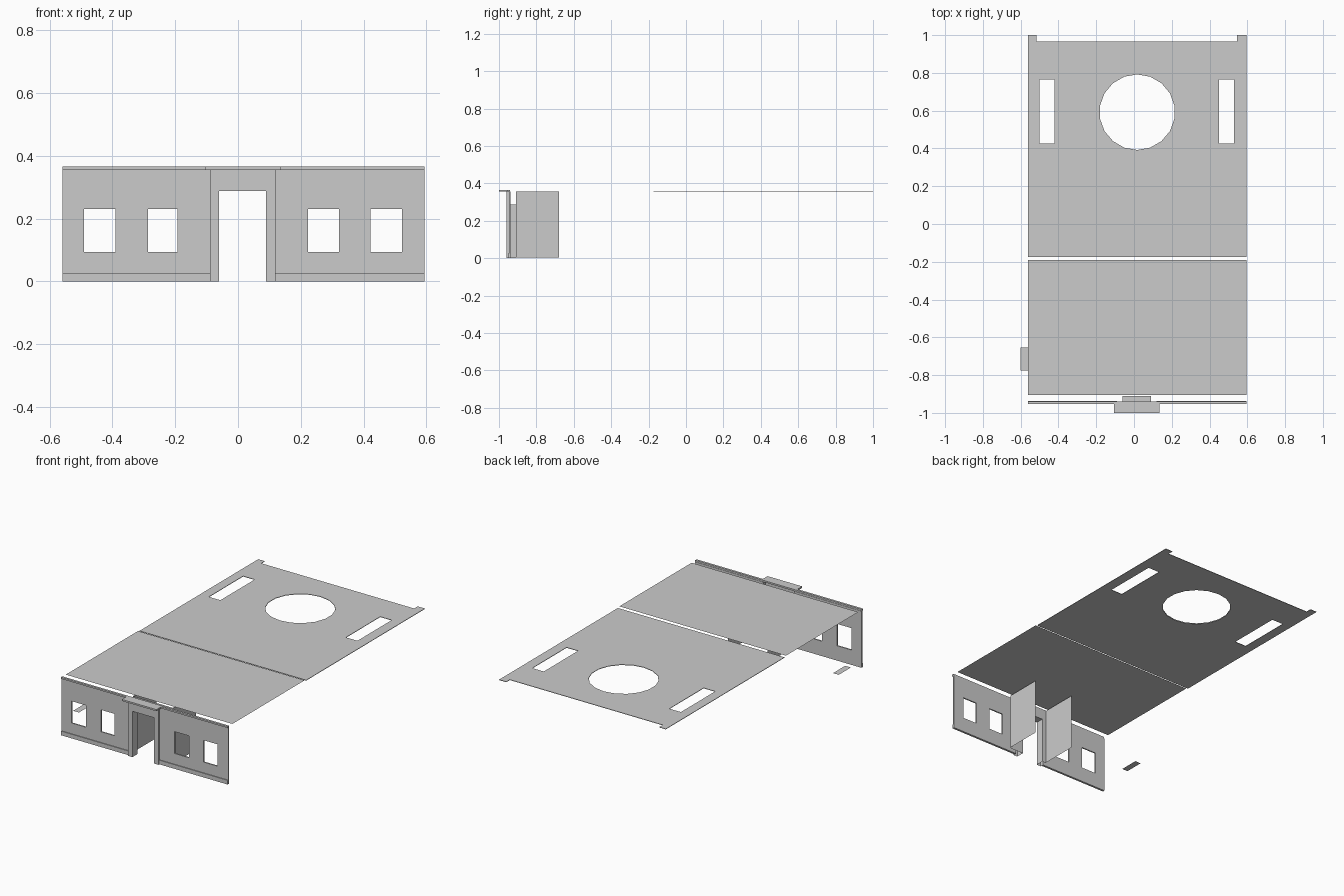
import bpy
from math import cos, sin, pi

if "Cube" in bpy.data.objects:
    bpy.data.objects.remove(bpy.data.objects["Cube"])


def rect(x0, x1, y0, y1):
    return [(x0, y0), (x1, y0), (x1, y1), (x0, y1)]


def ring(cx, cy, r, n=18):
    return [(cx + r * cos(2 * pi * (i + .5) / n), cy + r * sin(2 * pi * (i + .5) / n)) for i in range(n)]


def panel(name, loops, at, upright=False, thick=0.0):
    """Flat filled outline with holes; upright panels face -y."""
    cu = bpy.data.curves.new(name, 'CURVE')
    cu.dimensions = '2D'
    cu.fill_mode = 'BOTH'
    cu.extrude = thick / 2
    for pts in loops:
        sp = cu.splines.new('POLY')
        sp.points.add(len(pts) - 1)
        for p, (x, y) in zip(sp.points, pts):
            p.co = (x, y, 0, 1)
        sp.use_cyclic_u = True
    tmp = bpy.data.objects.new(name + "_outline", cu)
    bpy.context.collection.objects.link(tmp)
    dg = bpy.context.evaluated_depsgraph_get()
    me = bpy.data.meshes.new_from_object(tmp.evaluated_get(dg))
    bpy.data.objects.remove(tmp)
    for poly in me.polygons:
        poly.use_smooth = False
    ob = bpy.data.objects.new(name, me)
    bpy.context.collection.objects.link(ob)
    if upright:
        ob.rotation_euler.x = pi / 2
        ob.location.y = at
    else:
        ob.location.z = at
    return ob


def sheet(name, verts):
    me = bpy.data.meshes.new(name)
    me.from_pydata(verts, [], [(i, i + 1, i + 2, i + 3) for i in range(0, len(verts), 4)])
    ob = bpy.data.objects.new(name, me)
    bpy.context.collection.objects.link(ob)


def side(x, y0, y1, z0, z1):
    return [(x, y0, z0), (x, y1, z0), (x, y1, z1), (x, y0, z1)]


L, R = -.56, .595
TOP = .355

# rear ceiling with corner tabs, round opening and two slots
outline = [(L, -.175), (R, -.175), (R, 1), (.545, 1), (.545, .965), (-.515, .965), (-.515, 1), (L, 1)]
slots = [rect(-.5, -.42, .425, .765), rect(.45, .53, .425, .765)]
panel("rear_ceiling", [outline, ring(.017, .592, .2)] + slots, .356, thick=.003)
panel("opening_trim", [ring(.017, .592, .238), ring(.017, .592, .2)], .36)

# front ceiling
panel("front_ceiling", [rect(L, R, -.905, -.19)], .362)

# front walls with paired windows
for name, x0, x1, wins in (("left_wall", L, -.09, ((-.49, -.39), (-.287, -.192))),
                           ("right_wall", .12, R, ((.223, .322), (.423, .522)))):
    panel(name, [rect(x0, x1, 0, TOP)] + [rect(a, b, .093, .23) for a, b in wins],
          -.942, upright=True, thick=.008)
    panel(name + "_skirting", [rect(x0, x1, 0, .026)], -.949, upright=True, thick=.005)

# doorway: outer and inner face, jambs, lintel and returns
def door_face(x0, x1):
    return [(x0, 0), (-.06, 0), (-.06, .287), (.09, .287), (.09, 0), (x1, 0), (x1, TOP), (x0, TOP)]


panel("doorway_front", [door_face(-.09, .12)], -.96, upright=True)
panel("doorway_back", [door_face(-.09, .185)], -.91, upright=True)
sheet("doorway_jambs", side(-.06, -.96, -.91, 0, .287) + side(.09, -.96, -.91, 0, .287)
      + side(-.09, -.96, -.942, 0, TOP) + side(.12, -.96, -.942, 0, TOP))
panel("doorway_lintel", [rect(-.06, .09, -.96, -.91)], .287)

# corridor partitions behind the doorway
sheet("partitions", side(-.09, -.91, -.68, .004, TOP) + side(.185, -.91, -.68, .004, TOP))

# cornice stepping out over the doorway
panel("cornice", [[(L, -.94), (L, -.954), (-.105, -.954), (-.105, -1), (.135, -1), (.135, -.954),
                   (R, -.954), (R, -.94)]], .36, thick=.01)

# small loose ledge on the left side
panel("side_ledge", [rect(-.6, L, -.775, -.655)], .075)
